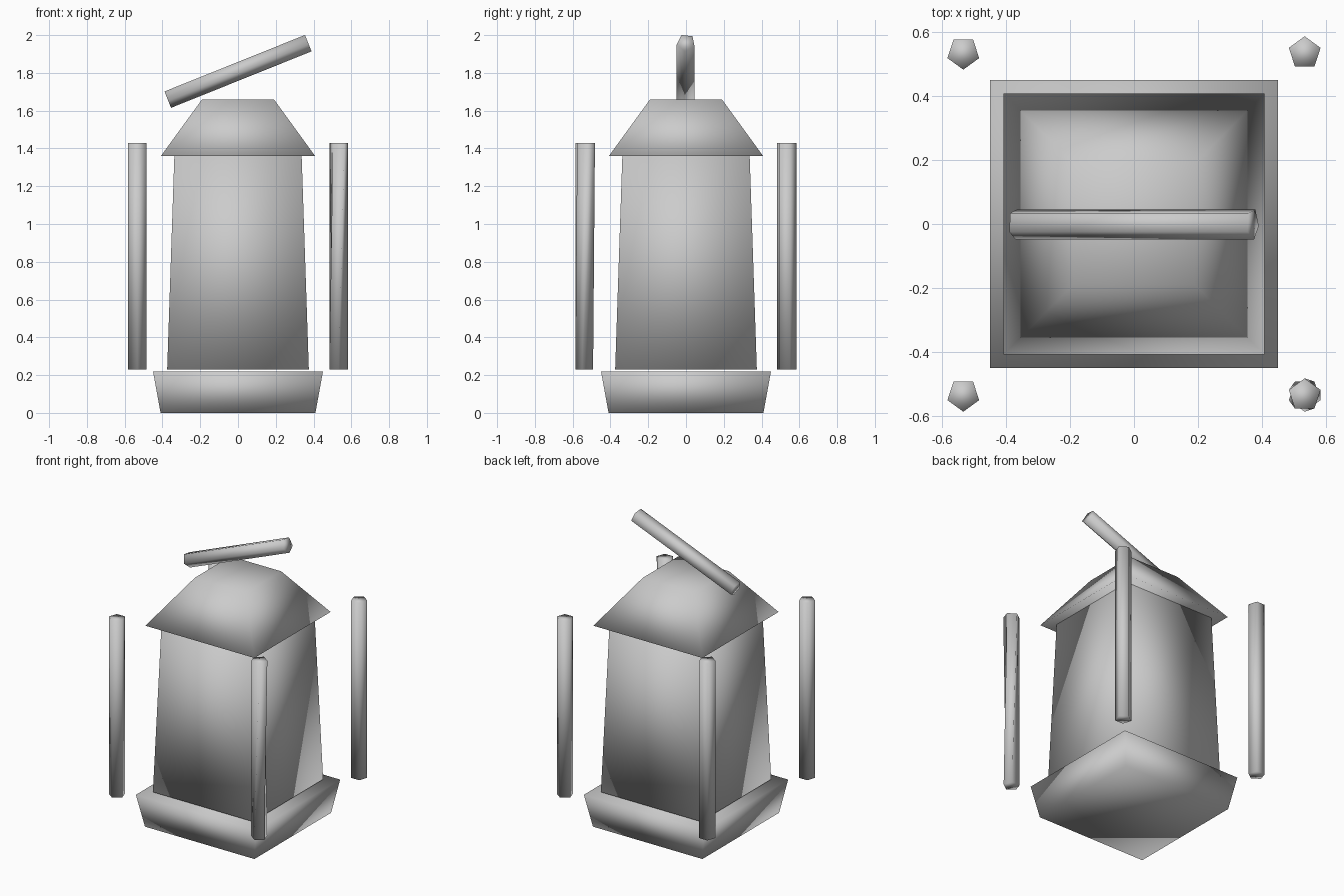
import bpy
import math
from mathutils import Vector

cube = bpy.data.objects.get("Cube")
if cube:
    bpy.data.objects.remove(cube, do_unlink=True)

# One plain grey
grey = bpy.data.materials.new("plain_grey")
grey.use_nodes = True
colour = (0.6, 0.6, 0.6, 1)
grey.diffuse_color = colour
grey.node_tree.nodes["Principled BSDF"].inputs["Base Color"].default_value = colour


def loft(name, lower, upper):
    """Capped solid between two rings with equal point counts, fully smooth."""
    n = len(lower)
    faces = [list(range(n))[::-1], list(range(n, 2 * n))]
    faces += [[i, (i + 1) % n, n + (i + 1) % n, n + i] for i in range(n)]
    mesh = bpy.data.meshes.new(name)
    mesh.from_pydata(lower + upper, [], faces)
    mesh.materials.append(grey)
    mesh.shade_smooth()
    obj = bpy.data.objects.new(name, mesh)
    bpy.context.collection.objects.link(obj)
    return obj


def square(half, z):
    return [Vector((sx * half, sy * half, z))
            for sx, sy in ((-1, -1), (1, -1), (1, 1), (-1, 1))]


def pentagon(centre, u, v, radius, start):
    angles = [math.radians(start + 72 * i) for i in range(5)]
    return [centre + radius * (math.cos(a) * u + math.sin(a) * v) for a in angles]


X, Y = Vector((1, 0, 0)), Vector((0, 1, 0))

# Flared plinth, tapering body and hipped roof
loft("base", square(0.41, 0), square(0.45, 0.22))
loft("body", square(0.375, 0.23), square(0.337, 1.36))
loft("roof", square(0.408, 1.36), square(0.19, 1.66))

# Five-sided corner posts: name, side signs, lower and upper ring rotation
posts = (("front_right_post", -1, -1, -90, -90),
         ("front_left_post", 1, -1, -90, -54),
         ("back_right_post", -1, 1, -90, -90),
         ("back_left_post", 1, 1, 90, 90))
for name, sx, sy, low, high in posts:
    x, y = sx * 0.533, sy * 0.534
    loft(name,
         pentagon(Vector((x, y, 0.23)), X, Y, 0.052, low),
         pentagon(Vector((x, y, 1.43)), X, Y, 0.052, high))

# Slanted five-sided bar above the roof
start, end = Vector((-0.373, 0, 1.661)), Vector((0.371, 0, 1.96))
across = (end - start).normalized().cross(Y)
loft("top_bar",
     pentagon(start, Y, across, 0.05, 47),
     pentagon(end, Y, across, 0.05, 47))
